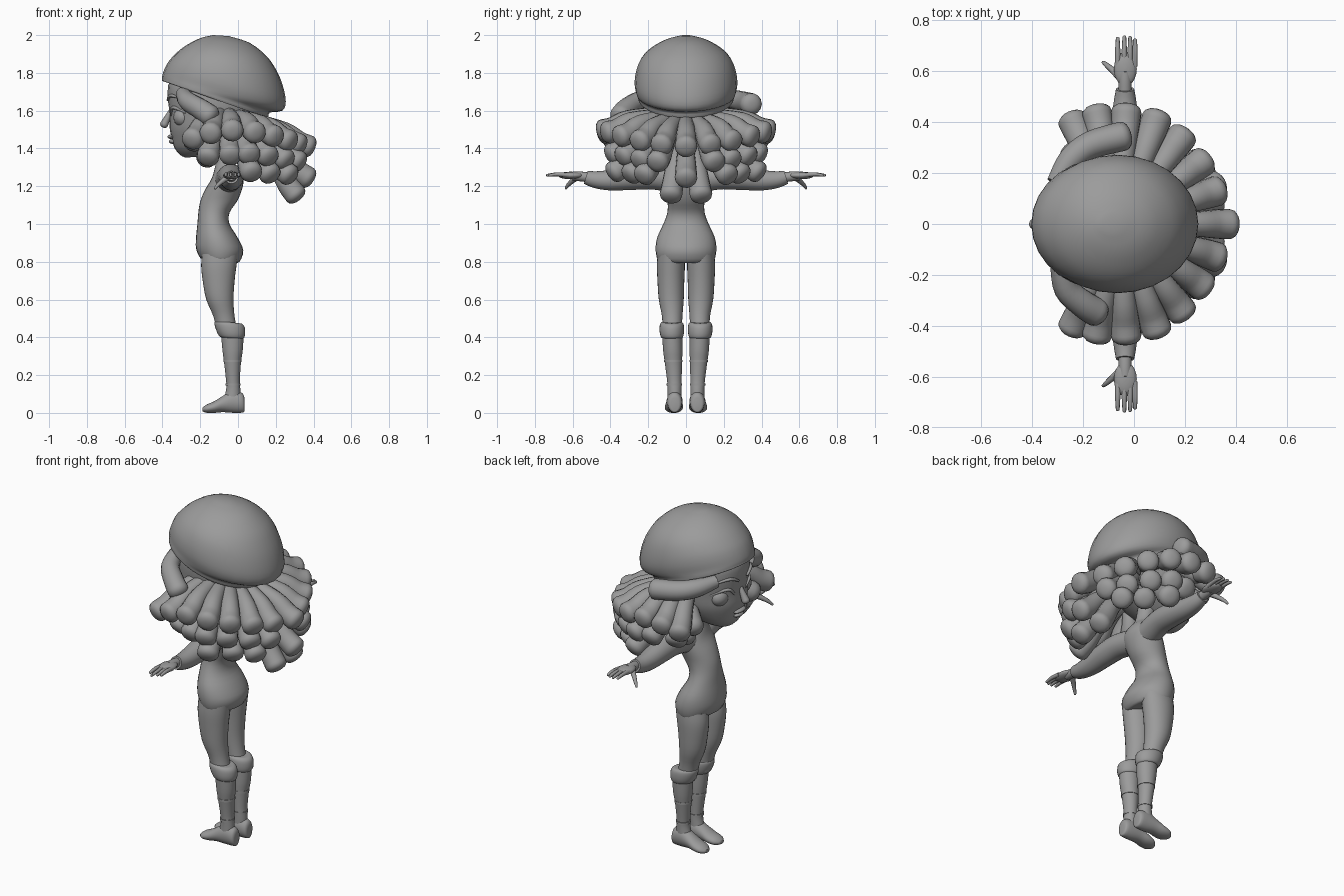
import bpy, bmesh, math
from mathutils import Vector

grey = bpy.data.materials.new("plain grey")
grey.diffuse_color = (0.33, 0.33, 0.33, 1)


def refine(rows, n):
    """Catmull-Rom interpolation of equal-length tuples."""
    out = []
    for i in range(len(rows) - 1):
        a, b, c, d = (rows[min(max(i + k, 0), len(rows) - 1)] for k in (-1, 0, 1, 2))
        for j in range(n):
            t = j / n
            out.append([q + 0.5 * t * (r - p + t * (2 * p - 5 * q + 4 * r - s + t * (3 * (q - r) + s - p)))
                        for p, q, r, s in zip(a, b, c, d)])
    return out + [list(rows[-1])]


def skin(name, rings, angle=50):
    """Join rings of points into a closed, smooth-shaded surface."""
    bm = bmesh.new()
    vs = [[bm.verts.new(p) for p in ring] for ring in rings]
    k = len(vs[0])
    for a, b in zip(vs, vs[1:]):
        for i in range(k):
            bm.faces.new((a[i], a[(i + 1) % k], b[(i + 1) % k], b[i]))
    bm.faces.new(vs[0])
    bm.faces.new(vs[-1])
    bmesh.ops.recalc_face_normals(bm, faces=bm.faces)
    me = bpy.data.meshes.new(name)
    bm.to_mesh(me)
    bm.free()
    me.materials.append(grey)
    ob = bpy.data.objects.new(name, me)
    bpy.context.collection.objects.link(ob)
    bpy.context.view_layer.objects.active = ob
    ob.select_set(True)
    bpy.ops.object.shade_smooth_by_angle(angle=math.radians(angle))
    ob.select_set(False)
    return ob


def loft(name, rows, n=3, seg=28):
    """Rows: front x, front z, back x, back z, half width, centre y."""
    rings = []
    for fx, fz, bx, bz, w, cy in refine(rows, n):
        ring = []
        for i in range(seg):
            a = math.tau * i / seg
            c = math.cos(a)
            ring.append(((fx + bx) / 2 + (bx - fx) / 2 * c, cy + w * math.sin(a),
                         (fz + bz) / 2 + (bz - fz) / 2 * c))
        rings.append(ring)
    return skin(name, rings)


def tube(name, rows, n=4, seg=14, cap=0.0):
    """Rows: x, y, z, radius. cap rounds the far end over that length."""
    pts = refine(rows, n)
    ps = [Vector(p[:3]) for p in pts]
    rs = [max(p[3], 0.002) for p in pts]
    dirs = [(ps[min(i + 1, len(ps) - 1)] - ps[max(i - 1, 0)]).normalized() for i in range(len(ps))]
    if cap:
        end, r, d = ps[-1], rs[-1], dirs[-1]
        for a in (25, 50, 70, 84):
            a = math.radians(a)
            ps.append(end + d * cap * math.sin(a))
            rs.append(r * math.cos(a) ** 0.8)
            dirs.append(d)
    rings = []
    side = dirs[0].orthogonal().normalized()
    for p, r, d in zip(ps, rs, dirs):
        side = (side - d * side.dot(d)).normalized()
        up = d.cross(side)
        rings.append([p + r * (math.cos(math.tau * i / seg) * side + math.sin(math.tau * i / seg) * up)
                      for i in range(seg)])
    return skin(name, rings)


def ball(name, loc, size):
    r = [(math.sin(math.pi * i / 12), math.cos(math.pi * i / 12)) for i in range(13)]
    return loft(name, [(loc[0] - size[0] * s, loc[2] + size[2] * c, loc[0] + size[0] * s,
                        loc[2] + size[2] * c, size[1] * s, loc[1]) for s, c in r], 1, 20)


# Slouchy cap, tilted towards the back, with a drooping rear fold
loft("cap", [
    (-.36, 1.75, .10, 1.59, .22, 0), (-.40, 1.757, .155, 1.562, .25, 0), (-.402, 1.768, .168, 1.59, .256, 0),
    (-.40, 1.79, .235, 1.60, .264, 0), (-.385, 1.83, .253, 1.65, .272, 0), (-.36, 1.87, .235, 1.74, .265, 0),
    (-.31, 1.92, .20, 1.82, .24, 0), (-.25, 1.96, .15, 1.89, .19, 0), (-.19, 1.987, .06, 1.96, .11, 0),
    (-.13, 2.0, -.05, 1.995, .03, 0)])

# Head with tapering chin
loft("head", [
    (-.28, 1.352, -.22, 1.355, .03, 0), (-.305, 1.365, -.17, 1.365, .07, 0), (-.335, 1.40, -.08, 1.40, .125, 0),
    (-.35, 1.45, .01, 1.45, .17, 0), (-.362, 1.51, .08, 1.51, .205, 0), (-.362, 1.58, .12, 1.58, .222, 0),
    (-.372, 1.68, .14, 1.66, .232, 0), (-.36, 1.76, .12, 1.74, .21, 0), (-.28, 1.85, .05, 1.85, .12, 0)])

# Nose and mouth
tube("nose", [(-.355, 0, 1.60, .012), (-.377, 0, 1.555, .018), (-.391, 0, 1.528, .022)], cap=.018)
ball("upper_lip", (-.352, 0, 1.462), (.022, .05, .012))
ball("lower_lip", (-.344, 0, 1.437), (.022, .042, .013))

# Torso, waist, hips and neck
loft("torso", [
    (-.18, .815, -.02, .795, .13, 0), (-.20, .82, .008, .80, .15, 0), (-.222, .87, .028, .86, .161, 0),
    (-.222, .93, -.003, .93, .152, 0), (-.215, 1.0, -.045, 1.0, .12, 0), (-.21, 1.06, -.045, 1.06, .099, 0),
    (-.20, 1.12, -.005, 1.12, .098, 0), (-.175, 1.18, .02, 1.18, .112, 0), (-.14, 1.24, .03, 1.24, .125, 0),
    (-.125, 1.29, .01, 1.29, .09, 0), (-.12, 1.33, -.02, 1.33, .05, 0), (-.14, 1.42, -.04, 1.42, .05, 0)])

# Hair lock tips in tiers: x, y, z
TIERS = {
    "upper_lock": [(.375, 0, 1.41), (.325, .13, 1.42), (.27, .245, 1.44), (.19, .345, 1.465),
                   (.09, .415, 1.485), (-.03, .44, 1.495), (-.145, .435, 1.48), (-.24, .405, 1.45)],
    "middle_lock": [(.32, .15, 1.33), (.25, .24, 1.34), (.16, .33, 1.36), (.06, .39, 1.37),
                    (-.04, .38, 1.365), (-.16, .32, 1.355)],
    "lower_lock": [(.37, 0, 1.245), (.305, .08, 1.155), (.27, .22, 1.26), (.17, .29, 1.265), (.07, .38, 1.275)],
}


def lock(name, tip, drop):
    tip = Vector(tip)
    out = Vector((tip.x + .06, tip.y, 0)).normalized()
    root = Vector((-.06, 0, 1.585 - drop)) + out * .14
    root.z -= .25 * (root.x + .06)
    mid = root.lerp(tip, .55) + Vector((0, 0, .02))
    tube(name, [(*root, .038), (*mid, .049), (*root.lerp(tip, .82), .057), (*tip, .06)], cap=.034)


for s, tag in ((1, "left"), (-1, "right")):
    for tier, (name, tips) in enumerate(TIERS.items()):
        for x, y, z in tips:
            if y or s == 1:
                lock(f"{name}_{tag}", (x, y * s, z), tier * .05)

    # Eyes with lids and brows
    ball(f"eye_{tag}", (-.292, s * .105, 1.565), (.05, .058, .052))
    tube(f"upper_lid_{tag}", [(-.352, s * .05, 1.575, .006), (-.345, s * .10, 1.617, .009),
                              (-.275, s * .165, 1.59, .007)])
    tube(f"brow_{tag}", [(-.372, s * .04, 1.655, .006), (-.357, s * .095, 1.68, .009),
                         (-.305, s * .165, 1.665, .005)])

    # Thigh and knee
    loft(f"leg_{tag}", [
        (-.19, .84, .0, .84, .07, s * .08), (-.195, .78, -.008, .78, .074, s * .08),
        (-.187, .70, -.018, .70, .071, s * .08), (-.168, .60, -.024, .60, .066, s * .078),
        (-.13, .51, -.018, .51, .054, s * .073), (-.11, .42, .0, .42, .05, s * .073)])
    # Boot cuff, boot shaft, ankle band and foot
    loft(f"boot_cuff_{tag}", [
        (-.08, .485, .0, .475, .04, s * .075), (-.118, .485, .02, .472, .056, s * .075),
        (-.124, .468, .035, .455, .064, s * .075), (-.112, .43, .038, .42, .064, s * .075),
        (-.095, .402, .03, .395, .056, s * .074), (-.07, .40, .01, .395, .04, s * .074)])
    loft(f"boot_shaft_{tag}", [
        (-.09, .42, .03, .41, .053, s * .073), (-.082, .33, .025, .33, .051, s * .07),
        (-.074, .27, .016, .27, .046, s * .067), (-.064, .18, .01, .18, .039, s * .062),
        (-.062, .13, .012, .13, .037, s * .06), (-.075, .07, .015, .07, .037, s * .06)])
    for z, f, b, w, cy in ((.275, -.077, .019, .049, .067), (.15, -.067, .014, .041, .061)):
        loft(f"boot_band_{tag}", [(f, z - .006, b, z - .006, w, s * cy), (f, z + .006, b, z + .006, w, s * cy)], 1)
    loft(f"foot_{tag}", [
        (.034, .08, .034, .01, .02, s * .06), (.022, .105, .026, .002, .036, s * .06),
        (-.03, .118, -.02, 0, .042, s * .06), (-.08, .09, -.08, .004, .044, s * .062),
        (-.125, .062, -.125, 0, .048, s * .064), (-.165, .045, -.165, 0, .042, s * .066),
        (-.188, .028, -.188, .008, .018, s * .068)])

    # Full sleeve with cuff
    tube(f"sleeve_{tag}", [
        (-.055, s * .05, 1.23, .07), (-.04, s * .17, 1.25, .068), (-.035, s * .28, 1.245, .065),
        (-.035, s * .40, 1.232, .055), (-.035, s * .48, 1.235, .045), (-.035, s * .53, 1.248, .036)], seg=20)
    tube(f"wrist_{tag}", [(-.035, s * .50, 1.245, .026), (-.035, s * .56, 1.252, .026),
                          (-.035, s * .60, 1.255, .024)])
    # Palm, fingers and thumb
    ball(f"palm_{tag}", (-.034, s * .61, 1.257), (.045, .068, .02))
    for x, length in ((-.064, .728), (-.038, .734), (-.015, .732), (.004, .722)):
        tube(f"finger_{tag}", [(x * .95 - .002, s * .62, 1.258, .0125), (x, s * .68, 1.263, .0105),
                               (x, s * length, 1.258, .0075)], seg=8, cap=.007)
    tube(f"thumb_{tag}", [(-.05, s * .575, 1.25, .018), (-.085, s * .605, 1.225, .013),
                          (-.108, s * .625, 1.205, .010), (-.12, s * .635, 1.19, .007)], seg=8, cap=.007)

    # Locks framing the face
    for x, y, z in ((-.125, .36, 1.50), (-.235, .27, 1.44), (-.165, .24, 1.355)):
        tube(f"face_lock_{tag}", [(-.09, s * .15, 1.58, .03), ((x - .09) / 2, s * (y + .13) / 2, z + .06, .045),
                                  (x, s * y, z, .058)], cap=.05)

# Swept front locks, longer and higher on the left
tube("front_lock_left", [(-.31, .16, 1.68, .035), (-.25, .25, 1.66, .05), (-.17, .31, 1.645, .055),
                         (-.045, .345, 1.635, .058)], cap=.035)
tube("front_lock_right", [(-.29, -.16, 1.69, .04), (-.265, -.255, 1.65, .05), (-.20, -.315, 1.61, .055),
                          (-.15, -.345, 1.575, .058)], cap=.04)
